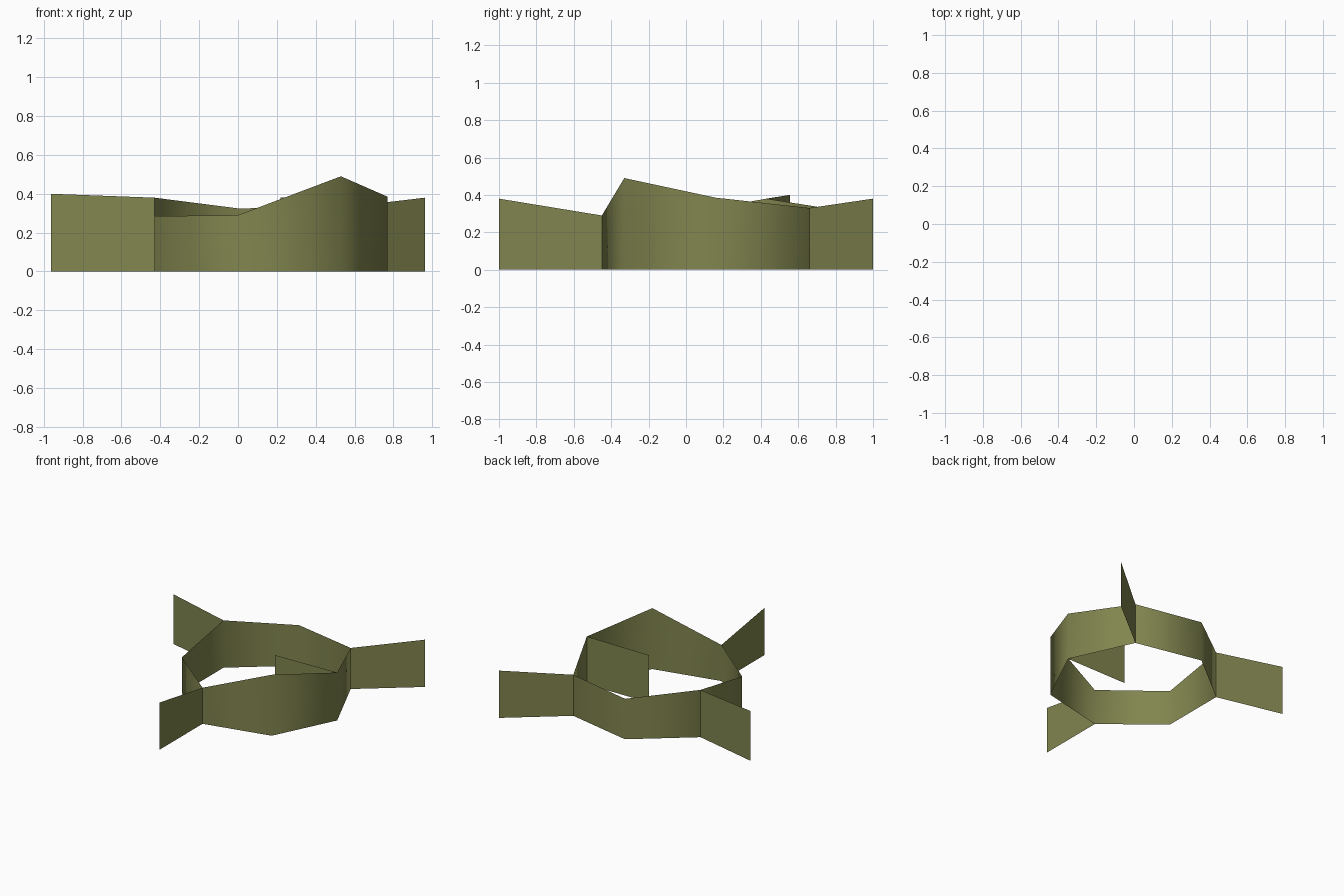
import bpy
import bmesh

if "Cube" in bpy.data.objects:
    bpy.data.objects.remove(bpy.data.objects["Cube"])

# One olive colour for the whole model
olive = bpy.data.materials.new("olive")
olive.diffuse_color = (0.22, 0.235, 0.077, 1)
olive.use_nodes = True
olive.node_tree.nodes["Principled BSDF"].inputs["Base Color"].default_value = olive.diffuse_color


def wall(name, path, closed=False):
    """Thin upright sheet along a plan path of (x, y, top height)."""
    bm = bmesh.new()
    low = [bm.verts.new((x, y, 0)) for x, y, z in path]
    high = [bm.verts.new(p) for p in path]
    n = len(path)
    for i in range(n if closed else n - 1):
        j = (i + 1) % n
        bm.faces.new((low[i], low[j], high[j], high[i]))
    mesh = bpy.data.meshes.new(name)
    bm.to_mesh(mesh)
    bm.free()
    mesh.materials.append(olive)
    for f in mesh.polygons:
        f.use_smooth = True
    ob = bpy.data.objects.new(name, mesh)
    bpy.context.collection.objects.link(ob)
    return ob


# Ring corners, anticlockwise from the front
front = (0, -0.45, 0.29)
peak = (0.53, -0.33, 0.49)
right = (0.77, 0.16, 0.385)
back_right = (0.54, 0.66, 0.33)
back = (0, 0.775, 0.325)
back_left = (-0.43, 0.43, 0.38)
left = (-0.43, -0.10, 0.285)

# Closed ring wall
wall("ring_wall", [front, peak, right, back_right, back, back_left, left], True)

# Straight arms leaving the ring, one of them pointing inward
wall("front_arm", [front, (0, -1, 0.38)])
wall("back_right_arm", [back_right, (0.963, 1, 0.38)])
wall("back_left_arm", [back_left, (-0.963, 0.555, 0.40)])
wall("inner_arm", [right, (0.22, 0.155, 0.38)])
